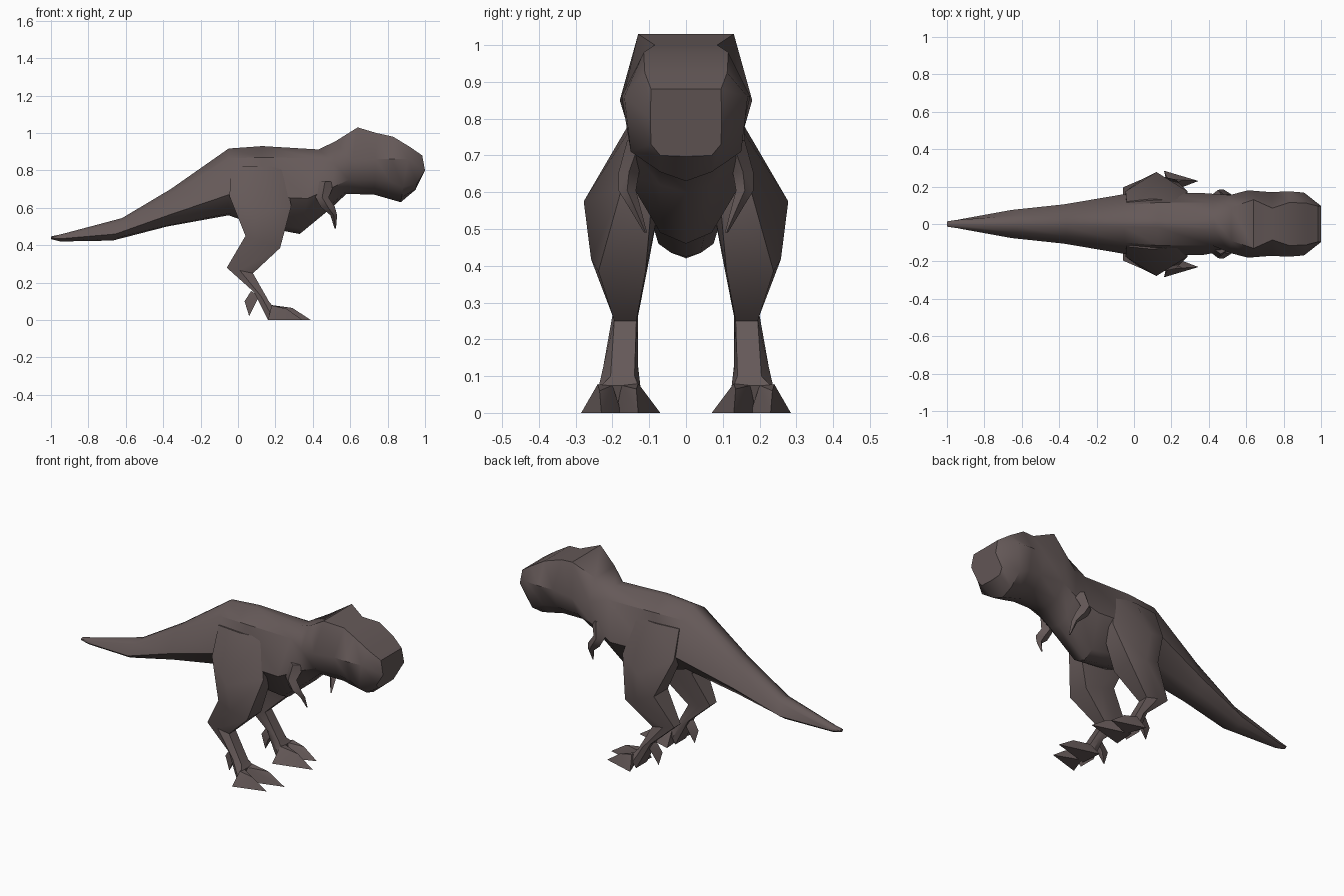
import bpy, bmesh, math

skin = bpy.data.materials.new("dark brown grey skin")
skin.diffuse_color = (0.13, 0.10, 0.098, 1)


def finish(name, bm, angle):
    bmesh.ops.recalc_face_normals(bm, faces=bm.faces[:])
    me = bpy.data.meshes.new(name)
    bm.to_mesh(me)
    bm.free()
    me.materials.append(skin)
    ob = bpy.data.objects.new(name, me)
    bpy.context.collection.objects.link(ob)
    bpy.ops.object.select_all(action='DESELECT')
    ob.select_set(True)
    bpy.context.view_layer.objects.active = ob
    bpy.ops.object.shade_smooth_by_angle(angle=math.radians(angle))


def loft(name, rings, angle=42):
    """Skin a list of equal closed rings and cap both ends."""
    bm = bmesh.new()
    vs = [[bm.verts.new(p) for p in r] for r in rings]
    n = len(rings[0])
    for a, b in zip(vs, vs[1:]):
        for i in range(n):
            j = (i + 1) % n
            bm.faces.new((a[i], a[j], b[j], b[i]))
    bm.faces.new(vs[0])
    bm.faces.new(vs[-1])
    finish(name, bm, angle)


def hull(name, pts):
    bm = bmesh.new()
    for p in pts:
        bm.verts.new(p)
    bmesh.ops.convex_hull(bm, input=bm.verts[:])
    bmesh.ops.dissolve_limit(bm, angle_limit=0.01, verts=bm.verts[:], edges=bm.edges[:])
    finish(name, bm, 20)


# Body from tail tip to snout: x top, x bottom, z top, half width,
# then z and half width for three lower corners, keel z, forward bulge
def body_ring(xt, xb, zt, wt, z1, w1, z2, w2, z3, w3, zb, bulge=0):
    def x(z):
        return xb + (xt - xb) * (z - zb) / (zt - zb) + (bulge if z == z1 else 0)
    half = [(zt, wt), (z1, w1), (z2, w2), (z3, w3)]
    right = [(x(z), -w, z) for z, w in half]
    left = [(x(z), w, z) for z, w in reversed(half)]
    return right + [(xb, 0, zb)] + left


tail = [
    (-1.0, -1.0, .447, .008, .443, .014, .438, .014, .435, .008, .433),
    (-.94, -.95, .46, .008, .45, .022, .435, .022, .425, .012, .42),
    (-.62, -.67, .545, .012, .525, .045, .46, .075, .435, .04, .425),
    (-.36, -.38, .70, .015, .67, .065, .56, .105, .505, .055, .50),
]
torso = [
    (-.05, -.05, .917, .015, .865, .10, .67, .16, .57, .07, .56),
    (.13, .12, .93, .018, .87, .115, .66, .17, .52, .08, .50),
    (.43, .33, .912, .03, .865, .115, .65, .165, .49, .07, .46),
    (.52, .50, .955, .09, .84, .155, .71, .14, .62, .07, .60),
]
head = [
    (.64, .58, 1.03, .13, .85, .18, .75, .15, .69, .08, .675),
    (.74, .73, 1.0, .085, .86, .17, .75, .14, .69, .08, .67),
    (.83, .81, .98, .115, .86, .175, .74, .145, .67, .075, .647),
    (.92, .87, .925, .112, .86, .168, .71, .15, .655, .07, .63),
    (.985, .95, .88, .095, .80, .097, .73, .095, .70, .07, .697, .03),
]
loft("body", [body_ring(*r) for r in tail + torso + head])

# Leg sections: front x, z, rear x, z, innermost and outermost y,
# then inner and outer y of the front and rear edges
leg = [
    (.24, .82, -.04, .82, .06, .135, .08, .12),
    (.285, .61, -.045, .66, .07, .278, .09, .175),
    (.225, .385, .04, .45, .10, .258, .11, .238),
    (.08, .25, -.06, .28, .13, .20, .135, .195),
    (.165, .10, .085, .15, .13, .225, .14, .205),
    (.185, .075, .16, .0, .12, .245, .13, .23),
]


def leg_ring(fx, fz, rx, rz, yi, yo, ei, eo, s):
    cx, cz = (fx + rx) / 2, (fz + rz) / 2
    if fz == .61:      # widest point of the thigh sits lower
        cz = .575
    return [(fx, s * eo, fz), (cx, s * yo, cz), (rx, s * eo, rz),
            (rx, s * ei, rz), (cx, s * yi, cz), (fx, s * ei, fz)]


# Arm sections: centre, radius along x, radius along y
arm = [
    ((.465, .125, .74), .055, .035),
    ((.45, .155, .655), .035, .028),
    ((.48, .16, .605), .038, .024),
    ((.512, .14, .56), .018, .016),
    ((.52, .11, .49), .004, .004),
]


def arm_ring(c, rx, ry, s):
    x, y, z = c
    return [(x + rx, s * y, z), (x, s * (y + ry), z),
            (x - rx, s * y, z), (x, s * (y - ry), z)]


for side, s in (("right", -1), ("left", 1)):
    loft(side + "_leg", [leg_ring(*r, s) for r in leg])
    loft(side + "_arm", [arm_ring(*r, s) for r in arm])

    # Two splayed toes and a small rear claw
    toes = {
        "outer_toe": [(.16, .285, 0), (.20, .175, 0), (.345, .23, 0),
                      (.18, .24, .078), (.18, .20, .075), (.26, .235, .06)],
        "inner_toe": [(.17, .07, 0), (.18, .19, 0), (.39, .13, 0),
                      (.18, .13, .08), (.18, .175, .075), (.29, .135, .065)],
        "rear_claw": [(.115, .15, .13), (.115, .19, .13), (.07, .17, .155),
                      (.035, .165, .10), (.085, .15, .08), (.06, .165, .02)],
    }
    for name, pts in toes.items():
        hull(side + "_" + name, [(x, s * y, z) for x, y, z in pts])
